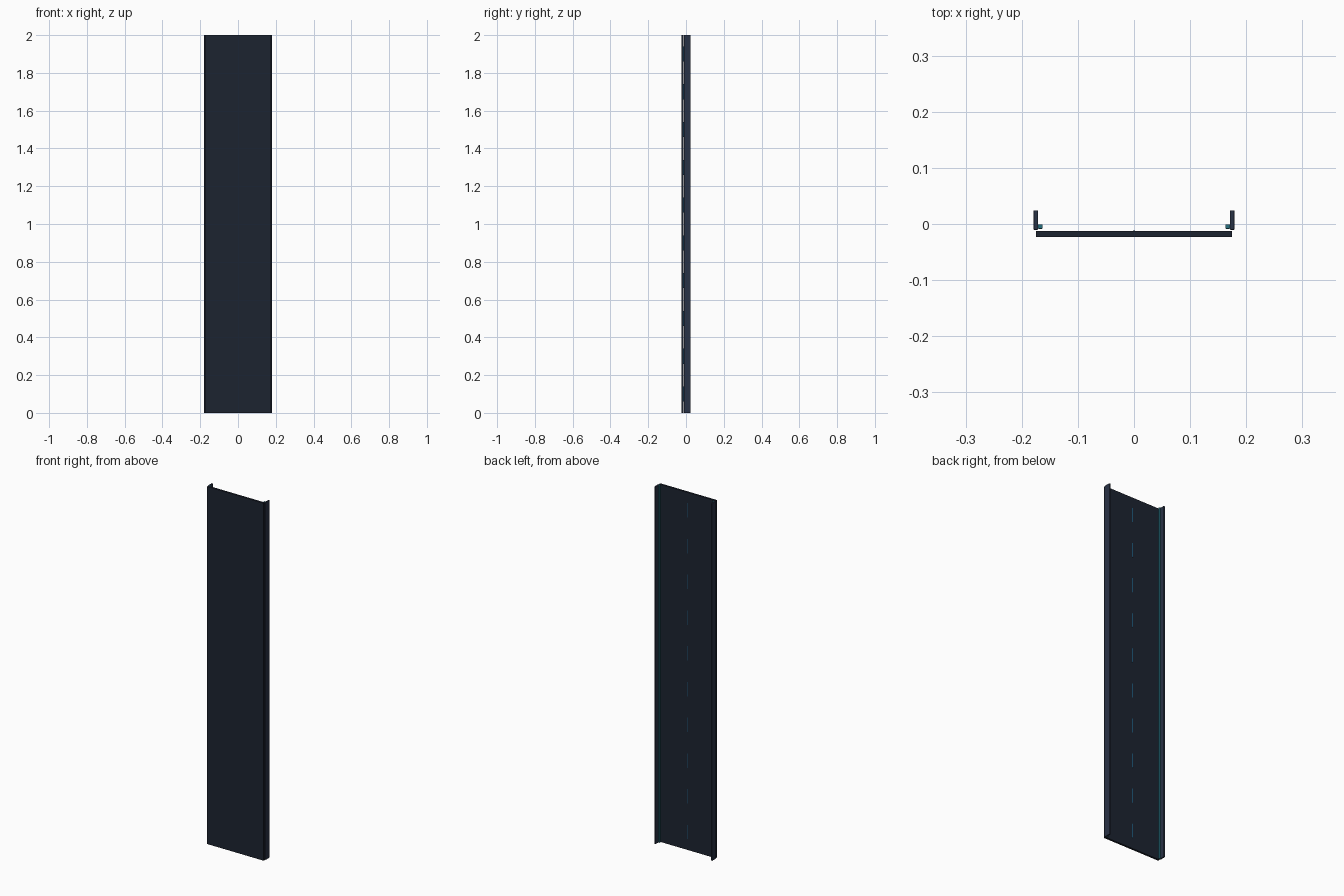
import bpy

if "Cube" in bpy.data.objects:
    bpy.data.objects.remove(bpy.data.objects["Cube"])

LENGTH = 2.0


def material(name, rgb):
    m = bpy.data.materials.new(name)
    m.diffuse_color = (*rgb, 1)
    m.use_nodes = True
    m.node_tree.nodes["Principled BSDF"].inputs["Base Color"].default_value = m.diffuse_color
    return m


DECK = material("dark_deck", (0.012, 0.017, 0.03))
RAIL = material("rail_blue_grey", (0.022, 0.032, 0.06))
TEAL = material("teal_strip", (0.02, 0.16, 0.21))
BLUE = material("blue_dash", (0.015, 0.1, 0.2))


def box(name, x, y, z, mat, bevel=0):
    """Box from (min, max) ranges on each axis."""
    bpy.ops.mesh.primitive_cube_add(size=1, location=[sum(r) / 2 for r in (x, y, z)])
    ob = bpy.context.object
    ob.name = name
    ob.scale = [r[1] - r[0] for r in (x, y, z)]
    bpy.ops.object.transform_apply(location=False, rotation=False, scale=True)
    ob.data.materials.append(mat)
    if bevel:
        b = ob.modifiers.new("soft_edges", "BEVEL")
        b.width = bevel
        b.segments = 2
    return ob


# Road deck
box("deck", (-0.175, 0.175), (-0.0235, -0.0125), (0, LENGTH), DECK)

# Side rails and the light strips along their inner faces
for side, s in (("left", -1), ("right", 1)):
    box(side + "_rail", sorted((s * 0.171, s * 0.179)), (-0.0105, 0.0245),
        (0, LENGTH), RAIL, 0.0015)
    box(side + "_light_strip", sorted((s * 0.163, s * 0.171)), (-0.0085, -0.0005),
        (0, LENGTH), TEAL, 0.001)

# Dashed centre line
for i in range(10):
    z = 0.1 + 0.2 * i
    box(f"centre_dash_{i + 1}", (-0.002, 0.002), (-0.0135, -0.0112),
        (z - 0.04, z + 0.04), BLUE)
